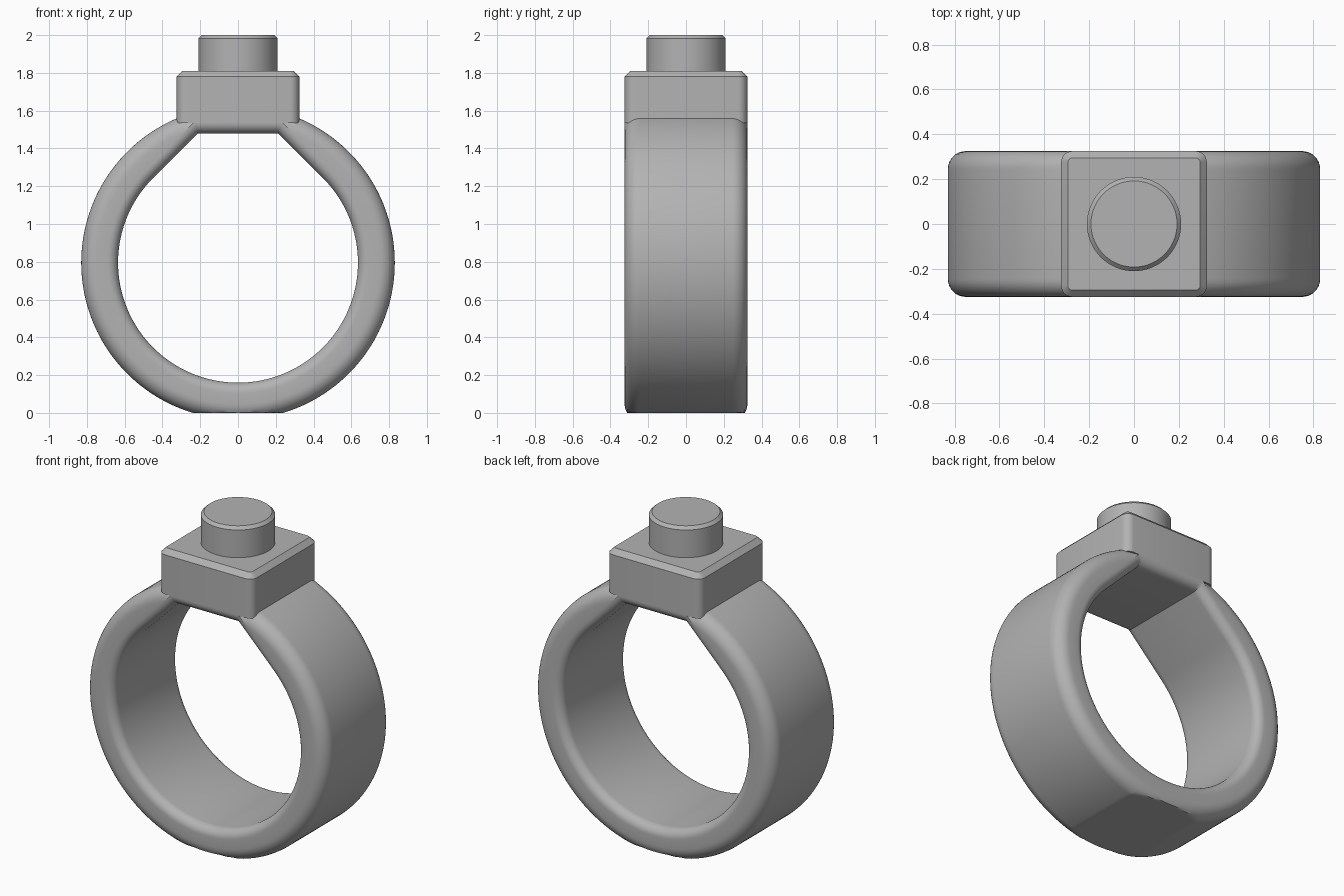
import bpy, bmesh
from math import sin, cos, radians, pi, sqrt, atan2, degrees

if "Cube" in bpy.data.objects:
    bpy.data.objects.remove(bpy.data.objects["Cube"])

GREY = (0.45, 0.45, 0.45, 1)
metal = bpy.data.materials.new("plain grey")
metal.use_nodes = True
metal.diffuse_color = GREY
metal.node_tree.nodes["Principled BSDF"].inputs["Base Color"].default_value = GREY

HALF = 0.325              # half depth of band and head
CZ = 0.795                # height of the band's centre
R_OUT, R_IN = 0.83, 0.635
FLAT = 0.685              # flat roof of the opening, above the centre
F_OUT, F_IN = 0.08, 0.055 # rounding of the outer and inner rims
STEPS = 8


def finish(name, bm):
    bmesh.ops.recalc_face_normals(bm, faces=bm.faces)
    mesh = bpy.data.meshes.new(name)
    bm.to_mesh(mesh)
    bm.free()
    mesh.materials.append(metal)
    obj = bpy.data.objects.new(name, mesh)
    bpy.context.collection.objects.link(obj)
    bpy.ops.object.select_all(action="DESELECT")
    obj.select_set(True)
    bpy.context.view_layer.objects.active = obj
    bpy.ops.object.shade_smooth_by_angle(angle=radians(30))
    return obj


def opening(a, d):
    """Radius of the teardrop opening, grown by d, in direction a."""
    r = R_IN + d
    if pi / 4 < a < 3 * pi / 4:
        r = min(r / cos(abs(a - pi / 2) - pi / 4), (FLAT + d) / sin(a))
    return r


# Band: a rounded cross-section swept around the centre
corner = degrees(atan2(FLAT, R_IN * sqrt(2) - FLAT))
flat_end = degrees(atan2(CZ, sqrt(R_OUT ** 2 - CZ ** 2)))
angles = sorted(set(range(-180, 180, 2)) | {corner, 180 - corner, -flat_end, flat_end - 180})
quarter = [i / STEPS * pi / 2 for i in range(STEPS + 1)]
half_in = [(F_IN * (1 - sin(t)), HALF - F_IN * (1 - cos(t))) for t in reversed(quarter)]
half_out = [(F_OUT * (1 - sin(t)), HALF - F_OUT * (1 - cos(t))) for t in quarter]

bm = bmesh.new()
loops = []
for deg in angles:
    a = radians(deg)
    inner = [(opening(a, d), y) for d, y in half_in]
    limit = opening(a, F_IN) + 0.001
    outer = [(max(R_OUT - d, limit), y) for d, y in half_out]
    side = inner + outer
    section = side + [(r, -y) for r, y in reversed(side)]
    loops.append([bm.verts.new((r * cos(a), y, max(0, CZ + r * sin(a)))) for r, y in section])
for i, loop in enumerate(loops):
    nxt = loops[(i + 1) % len(loops)]
    for j in range(len(loop)):
        k = (j + 1) % len(loop)
        bm.faces.new((loop[j], loop[k], nxt[k], nxt[j]))
finish("ring_band", bm)


def chamfer_top(bm, width):
    top = max(v.co.z for v in bm.verts)
    edges = [e for e in bm.edges if all(v.co.z > top - 1e-4 for v in e.verts)]
    bmesh.ops.bevel(bm, geom=edges, offset=width, segments=1, affect="EDGES")


# Head: square block with rounded uprights and a chamfered top
Z0, Z1, Z2 = 1.535, 1.81, 2.0
bm = bmesh.new()
bmesh.ops.create_cube(bm, size=1)
for v in bm.verts:
    v.co = (v.co.x * 2 * HALF, v.co.y * 2 * HALF, Z0 if v.co.z < 0 else Z1)
uprights = [e for e in bm.edges if abs(e.verts[0].co.z - e.verts[1].co.z) > 0.1]
bmesh.ops.bevel(bm, geom=uprights, offset=0.05, segments=6, profile=0.5, affect="EDGES")
chamfer_top(bm, 0.03)
finish("square_head", bm)

# Stud: short round post on the head
bm = bmesh.new()
bmesh.ops.create_cone(bm, cap_ends=True, segments=64, radius1=0.21, radius2=0.21, depth=1)
for v in bm.verts:
    v.co.z = Z1 - 0.01 if v.co.z < 0 else Z2
chamfer_top(bm, 0.018)
finish("round_stud", bm)
